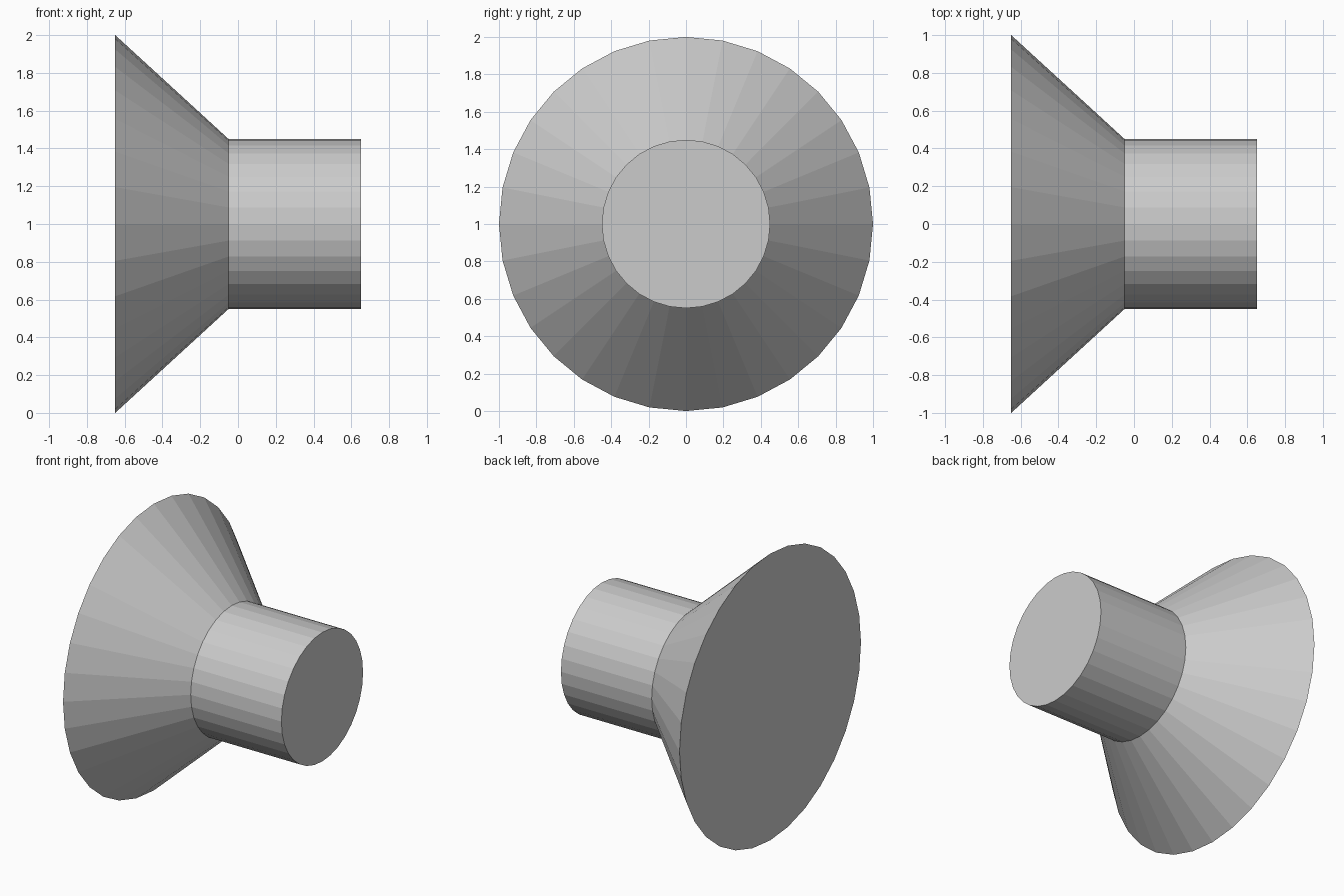
import bpy
from math import radians

if "Cube" in bpy.data.objects:
    bpy.data.objects.remove(bpy.data.objects["Cube"])

SIDES = 32
AXIS_Z = 1.0


def ring_part(name, x0, x1, r0, r1):
    """Flat-shaded round part running along x from x0 (radius r0) to x1 (radius r1)."""
    bpy.ops.mesh.primitive_cone_add(
        vertices=SIDES, radius1=r0, radius2=r1, depth=x1 - x0,
        location=((x0 + x1) / 2, 0, AXIS_Z), rotation=(0, radians(90), 0))
    obj = bpy.context.object
    obj.name = name
    bpy.ops.object.transform_apply(location=False, rotation=True, scale=True)
    return obj


# Wide flared cone, closed at its back
ring_part("flared_cone", -0.65, -0.05, 1.0, 0.45)

# Straight cylindrical stub
ring_part("cylinder_stub", -0.05, 0.65, 0.45, 0.45)
